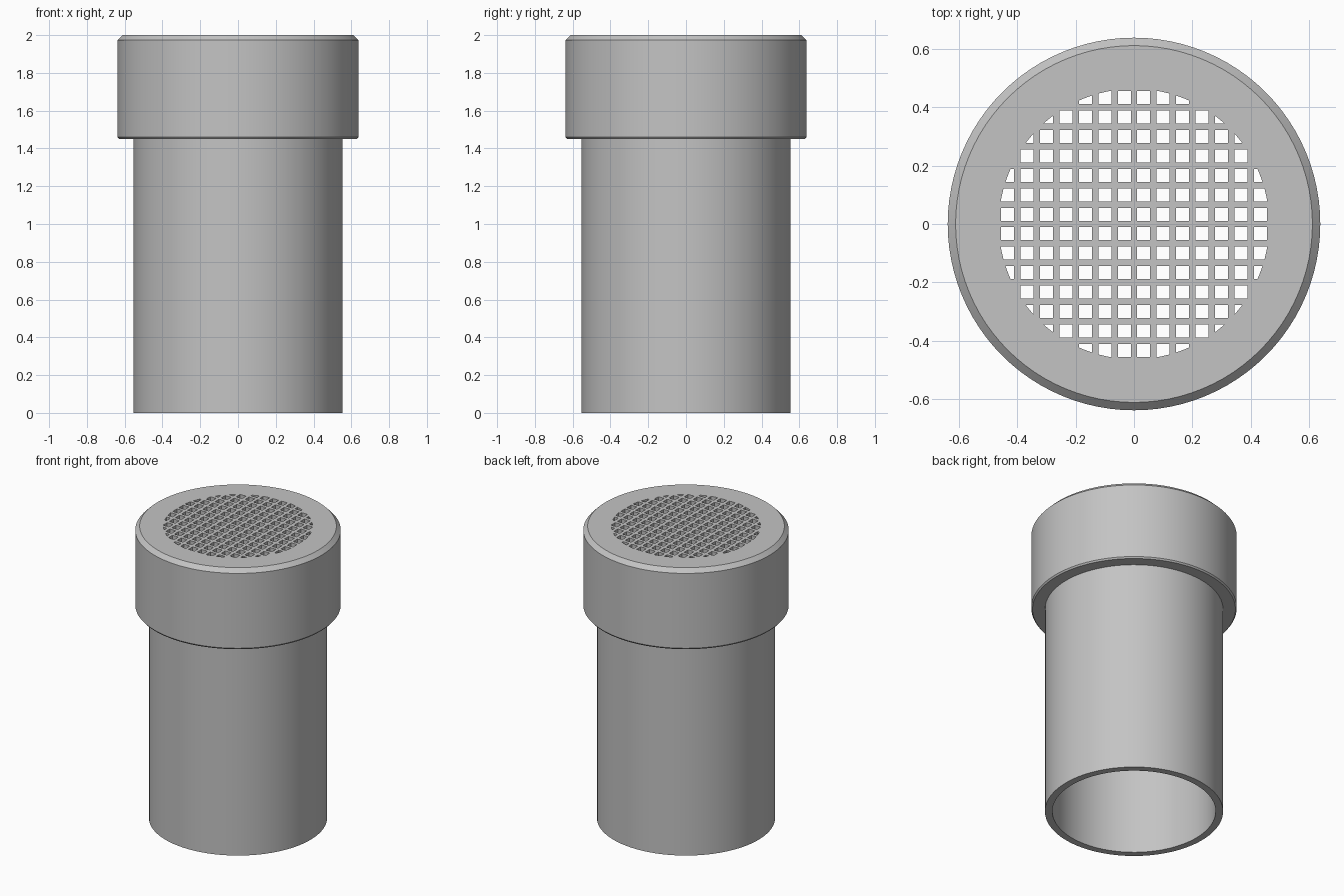
import bpy, bmesh, math

SEG = 96
PLATE = 0.04                    # thickness of the slotted top plate
PITCH, HOLE, GRILLE_R = 1 / 15, 0.0445, 0.463

cube = bpy.data.objects.get("Cube")
if cube:
    bpy.data.objects.remove(cube, do_unlink=True)

grey = bpy.data.materials.new("pipe grey")
grey.use_nodes = True
colour = (0.55, 0.55, 0.55, 1)
grey.diffuse_color = colour
grey.node_tree.nodes["Principled BSDF"].inputs["Base Color"].default_value = colour


def add_object(name, bm):
    mesh = bpy.data.meshes.new(name)
    bmesh.ops.recalc_face_normals(bm, faces=bm.faces)
    bm.to_mesh(mesh)
    bm.free()
    obj = bpy.data.objects.new(name, mesh)
    mesh.materials.append(grey)
    bpy.context.collection.objects.link(obj)
    return obj


def lathe(name, profile, closed=False):
    """Revolve (radius, z) points; open profiles get flat n-gon ends."""
    bm = bmesh.new()
    rings = [[bm.verts.new((r * math.cos(2 * math.pi * i / SEG),
                            r * math.sin(2 * math.pi * i / SEG), z))
              for i in range(SEG)] for r, z in profile]
    pairs = list(zip(rings, rings[1:]))
    if closed:
        pairs.append((rings[-1], rings[0]))
    else:
        bm.faces.new(rings[0])
        bm.faces.new(rings[-1])
    for a, b in pairs:
        for i in range(SEG):
            j = (i + 1) % SEG
            bm.faces.new((a[i], a[j], b[j], b[i]))
    return add_object(name, bm)


def apply_boolean(obj, cutter, operation):
    mod = obj.modifiers.new("cut", "BOOLEAN")
    mod.operation, mod.object, mod.solver = operation, cutter, "EXACT"
    bpy.context.view_layer.update()
    graph = bpy.context.evaluated_depsgraph_get()
    result = bpy.data.meshes.new_from_object(obj.evaluated_get(graph))
    obj.modifiers.clear()
    obj.data = result
    bpy.data.objects.remove(cutter, do_unlink=True)


# Open pipe
pipe = lathe("pipe", [(0.553, 0), (0.553, 2 - PLATE), (0.507, 2 - PLATE), (0.507, 0)],
             closed=True)

# Cap with bevelled rims, open underneath
cap = lathe("cap", [(0.552, 2 - PLATE), (0.552, 1.45), (0.63, 1.45), (0.638, 1.46),
                    (0.638, 1.973), (0.611, 2)])

# Square grid of holes, trimmed to a circle
bm = bmesh.new()
for i in range(-7, 7):
    for j in range(-7, 7):
        x, y = (i + 0.5) * PITCH, (j + 0.5) * PITCH
        if math.hypot(abs(x) - HOLE / 2, abs(y) - HOLE / 2) < GRILLE_R:
            box = bmesh.ops.create_cube(bm, size=1)["verts"]
            bmesh.ops.scale(bm, vec=(HOLE, HOLE, 0.3), verts=box)
            bmesh.ops.translate(bm, vec=(x, y, 2), verts=box)
holes = add_object("grille_holes", bm)
holes.hide_render = True
trim = lathe("grille_trim", [(GRILLE_R, 1.8), (GRILLE_R, 2.2)])
trim.hide_render = True
apply_boolean(holes, trim, "INTERSECT")
apply_boolean(cap, holes, "DIFFERENCE")

# Smooth round walls, crisp rims
bpy.ops.object.select_all(action="DESELECT")
for obj in (pipe, cap):
    obj.select_set(True)
bpy.context.view_layer.objects.active = cap
bpy.ops.object.shade_smooth_by_angle(angle=math.radians(30))
